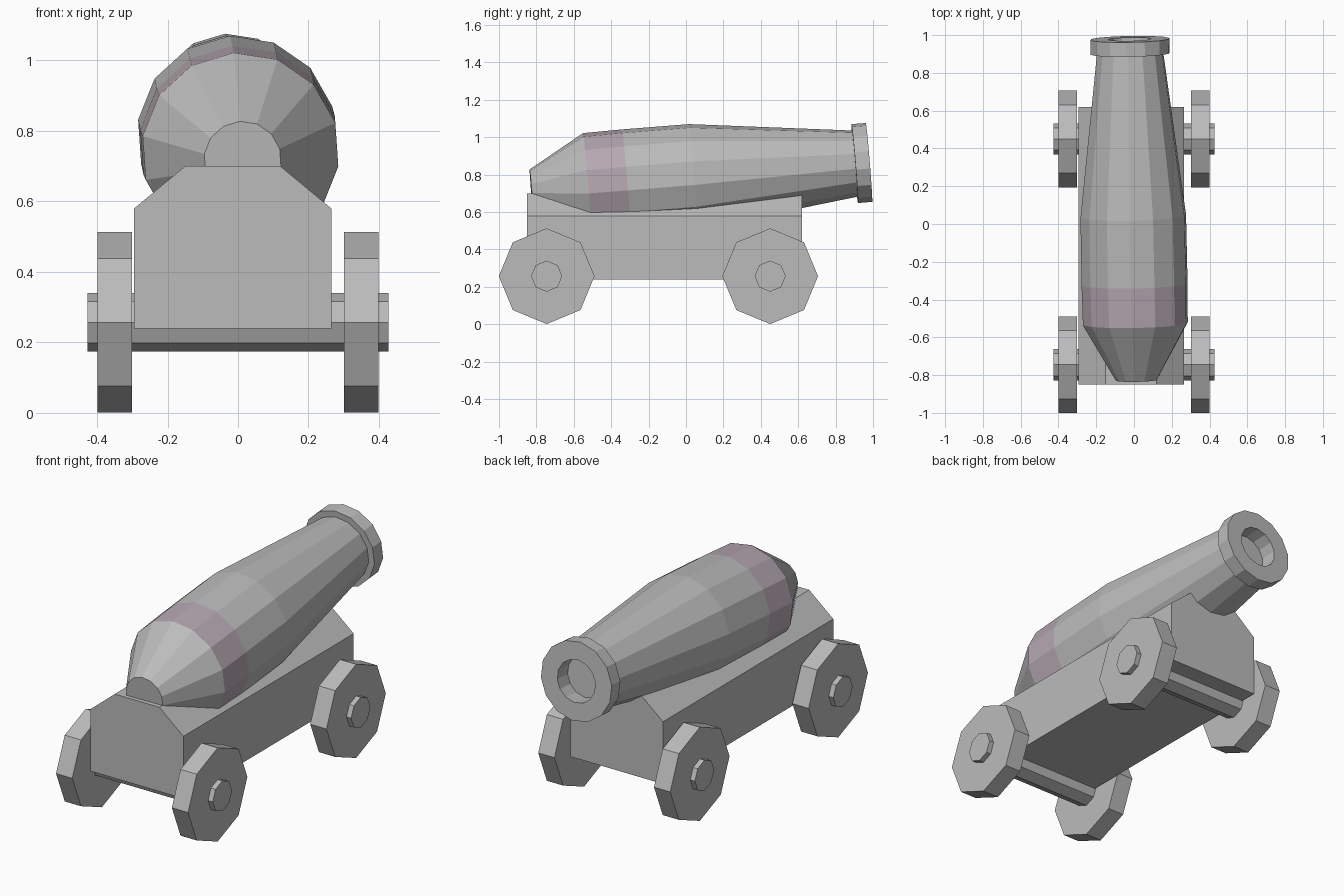
import bpy, bmesh
from math import radians, sin, cos, pi
from mathutils import Matrix, Vector

default = bpy.data.objects.get("Cube")
if default:
    bpy.data.objects.remove(default, do_unlink=True)


def make_material(name, rgb):
    mat = bpy.data.materials.new(name)
    mat.use_nodes = True
    mat.diffuse_color = (*rgb, 1)
    mat.node_tree.nodes["Principled BSDF"].inputs["Base Color"].default_value = (*rgb, 1)
    return mat


grey = make_material("stone grey", (0.5, 0.5, 0.5))
mauve = make_material("dusty mauve", (0.47, 0.39, 0.44))


def make_object(name, bm, materials):
    bmesh.ops.recalc_face_normals(bm, faces=bm.faces)
    mesh = bpy.data.meshes.new(name)
    bm.to_mesh(mesh)
    bm.free()
    for mat in materials:
        mesh.materials.append(mat)
    obj = bpy.data.objects.new(name, mesh)
    bpy.context.collection.objects.link(obj)
    return obj


def disc(name, radius, x0, x1, y, z):
    """Eight-sided cylinder lying along x."""
    bm = bmesh.new()
    place = Matrix.Translation(((x0 + x1) / 2, y, z)) @ Matrix.Rotation(pi / 2, 4, 'Y')
    bmesh.ops.create_cone(bm, cap_ends=True, segments=8, radius1=radius,
                          radius2=radius, depth=x1 - x0, matrix=place)
    return make_object(name, bm, [grey])


# Carriage: bevel-topped block extruded along y
bm = bmesh.new()
profile = [(-0.28, 0.24), (0.28, 0.24), (0.28, 0.58), (0.135, 0.70), (-0.135, 0.70), (-0.28, 0.58)]
face = bm.faces.new([bm.verts.new((x - 0.015, -0.85, z)) for x, z in profile])
extruded = bmesh.ops.extrude_face_region(bm, geom=[face], use_keep_orig=True)
bmesh.ops.translate(bm, vec=(0, 1.47, 0),
                    verts=[g for g in extruded["geom"] if isinstance(g, bmesh.types.BMVert)])
make_object("carriage", bm, [grey])

# Axles and wheels
for end, y in (("front", -0.745), ("rear", 0.45)):
    disc(end + "_axle", 0.083, -0.427, 0.427, y, 0.257)
    for side, sign in (("left", 1), ("right", -1)):
        disc(f"{end}_{side}_wheel", 0.256, sign * 0.35 - 0.049, sign * 0.35 + 0.049, y, 0.257)

# Barrel: profile of (distance from breech, radius) turned around a tilted axis
SIDES = 14
BAND = 1
rings = [(0, 0.11), (0.3, 0.281), (0.51, 0.284), (0.87, 0.283), (1.735, 0.178),
         (1.735, 0.212), (1.812, 0.212), (1.812, 0.114), (1.72, 0.114)]
breech = Vector((0.013, -0.827, 0.718))
axis = Vector((-0.0195, 1, 0.0815)).normalized()
side = axis.cross(Vector((0, 0, 1))).normalized()
up = side.cross(axis)
bm = bmesh.new()
loops = []
for s, r in rings:
    angles = [radians(-4) + 2 * pi * i / SIDES for i in range(SIDES)]
    loops.append([bm.verts.new(breech + axis * s + (side * sin(a) + up * cos(a)) * r) for a in angles])
for k in range(len(loops) - 1):
    for i in range(SIDES):
        j = (i + 1) % SIDES
        quad = bm.faces.new((loops[k][i], loops[k][j], loops[k + 1][j], loops[k + 1][i]))
        quad.material_index = int(k == BAND)
bm.faces.new(loops[0])
bm.faces.new(loops[-1])
make_object("barrel", bm, [grey, mauve])
